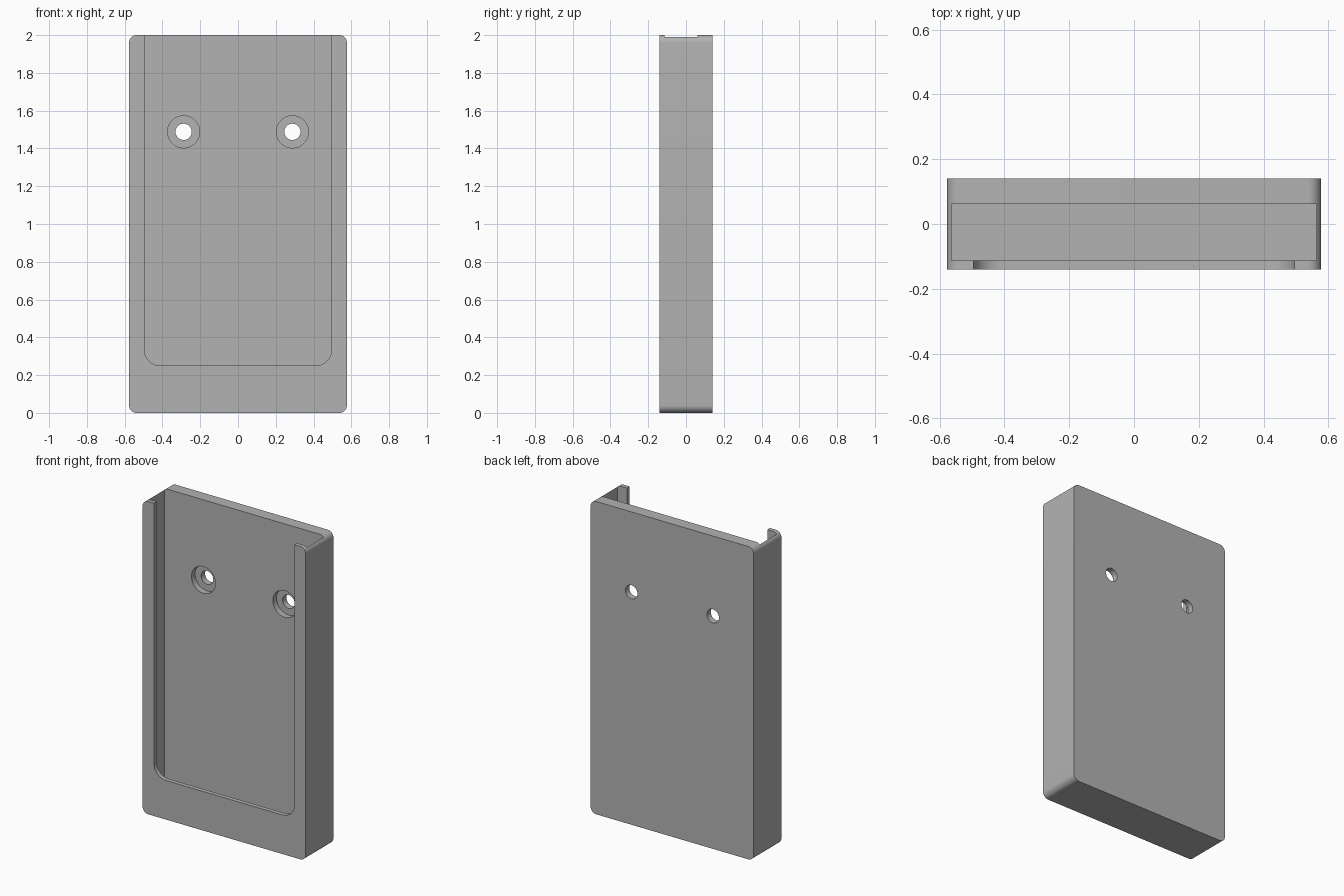
import bpy, bmesh, math

cube = bpy.data.objects.get("Cube")
if cube:
    bpy.data.objects.remove(cube, do_unlink=True)

GREY = (0.45, 0.45, 0.45, 1.0)
mat = bpy.data.materials.new("plain grey")
mat.use_nodes = True
mat.diffuse_color = GREY
mat.node_tree.nodes["Principled BSDF"].inputs["Base Color"].default_value = GREY


def prism(name, outline, y0, y1):
    """Extrude an x-z outline from y0 to y1."""
    bm = bmesh.new()
    face = bm.faces.new([bm.verts.new((x, y0, z)) for x, z in outline])
    ext = bmesh.ops.extrude_face_region(bm, geom=[face])
    verts = [v for v in ext["geom"] if isinstance(v, bmesh.types.BMVert)]
    bmesh.ops.translate(bm, verts=verts, vec=(0, y1 - y0, 0))
    bmesh.ops.recalc_face_normals(bm, faces=bm.faces)
    mesh = bpy.data.meshes.new(name)
    bm.to_mesh(mesh)
    bm.free()
    obj = bpy.data.objects.new(name, mesh)
    bpy.context.collection.objects.link(obj)
    mesh.materials.append(mat)
    return obj


def rounded_rect(half, z0, z1, r, steps=10):
    """Rectangle outline with rounded corners."""
    pts = []
    corners = [(half - r, z1 - r), (r - half, z1 - r), (r - half, z0 + r), (half - r, z0 + r)]
    for i, (cx, cz) in enumerate(corners):
        for k in range(steps + 1):
            a = math.pi / 2 * (i + k / steps)
            pts.append((cx + r * math.cos(a), cz + r * math.sin(a)))
    return pts


def circle(cx, cz, r, n=48):
    return [(cx + r * math.cos(2 * math.pi * i / n), cz + r * math.sin(2 * math.pi * i / n))
            for i in range(n)]


# Outer shell with rounded corners
holder = prism("wall_holder", rounded_rect(0.577, 0, 2, 0.04), -0.14, 0.14)

# Device pocket, open at the top
half, floor, top = 0.564, 0.0135, 2.2
pocket = [(-half, floor), (half, floor), (half, top), (-half, top)]
cutters = [prism("pocket_cutter", pocket, -0.113, 0.062)]

# Front window with rounded lower corners
cutters.append(prism("window_cutter", rounded_rect(0.496, 0.25, 2.3, 0.085), -0.2, -0.05))

# Counterbored screw holes
for side in (-1, 1):
    x = side * 0.288
    cutters.append(prism("counterbore_cutter", circle(x, 1.488, 0.085), 0.0, 0.1))
    cutters.append(prism("screw_hole_cutter", circle(x, 1.488, 0.043), 0.03, 0.2))

bpy.ops.object.select_all(action='DESELECT')
bpy.context.view_layer.objects.active = holder
holder.select_set(True)
for cutter in cutters:
    cutter.hide_render = True
    mod = holder.modifiers.new("cut", 'BOOLEAN')
    mod.operation = 'DIFFERENCE'
    mod.solver = 'EXACT'
    mod.object = cutter
    bpy.ops.object.modifier_apply(modifier=mod.name)
for cutter in cutters:
    bpy.data.objects.remove(cutter, do_unlink=True)

bpy.ops.object.shade_smooth_by_angle(angle=math.radians(30))
